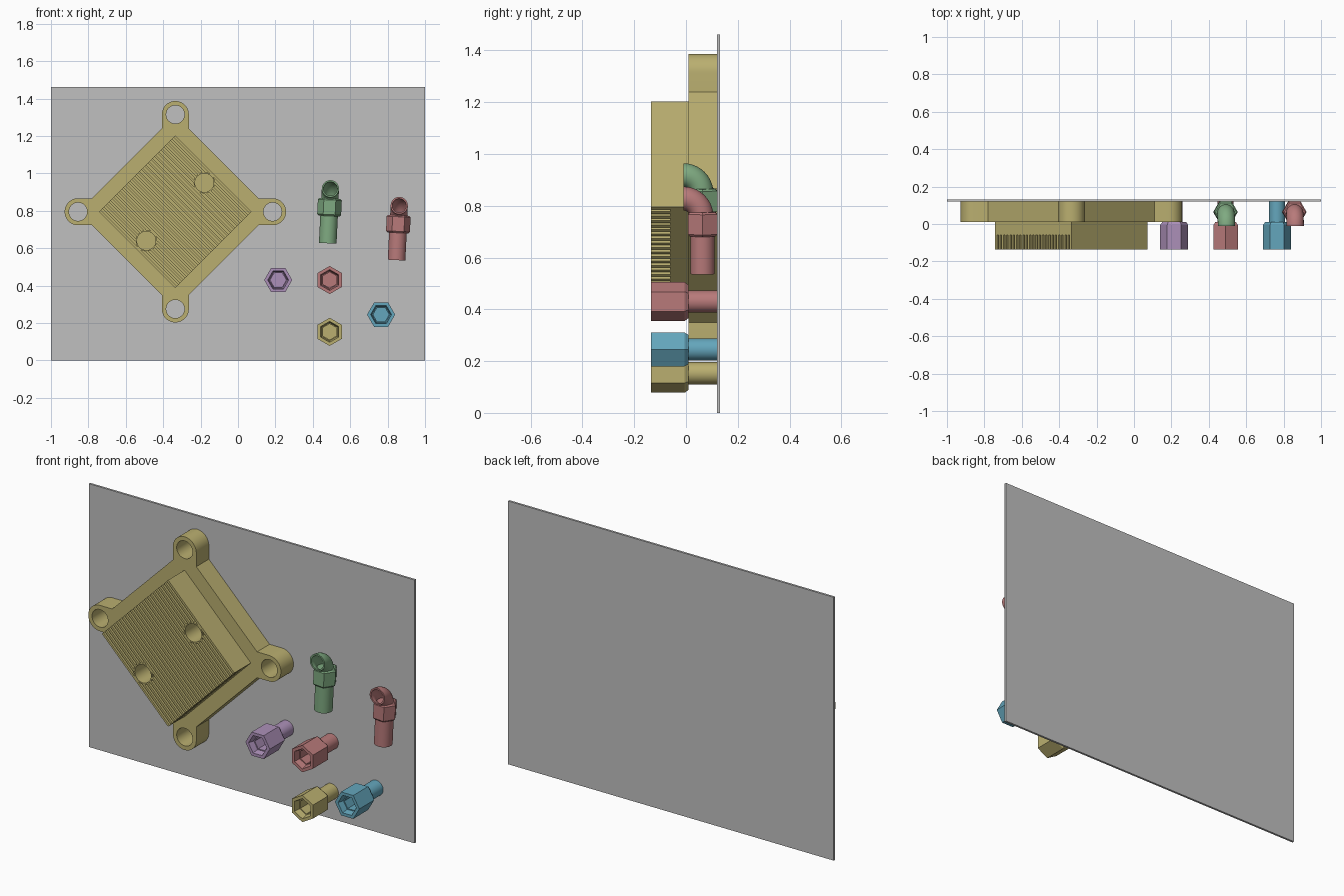
import bpy, bmesh, math
from mathutils import Vector, Matrix

if "Cube" in bpy.data.objects:
    bpy.data.objects.remove(bpy.data.objects["Cube"])


def lin(c):
    return c / 12.92 if c <= 0.04045 else ((c + 0.055) / 1.055) ** 2.4


def material(name, r, g, b):
    m = bpy.data.materials.new(name)
    m.diffuse_color = (lin(r / 255), lin(g / 255), lin(b / 255), 1)
    m.use_nodes = True
    m.node_tree.nodes["Principled BSDF"].inputs["Base Color"].default_value = m.diffuse_color
    return m


GREY = material("grey", 192, 192, 192)
KHAKI = material("khaki", 186, 175, 112)
GREEN = material("green", 127, 170, 129)
RED = material("red", 184, 122, 122)
PURPLE = material("purple", 172, 144, 184)
BLUE = material("blue", 100, 166, 188)


def finish(bm, name, mat, smooth=True):
    bmesh.ops.recalc_face_normals(bm, faces=bm.faces)
    me = bpy.data.meshes.new(name)
    bm.to_mesh(me)
    bm.free()
    ob = bpy.data.objects.new(name, me)
    bpy.context.collection.objects.link(ob)
    me.materials.append(mat)
    if smooth:
        bpy.ops.object.select_all(action='DESELECT')
        ob.select_set(True)
        bpy.context.view_layer.objects.active = ob
        bpy.ops.object.shade_smooth_by_angle(angle=math.radians(30))
    return ob


def circle(x, z, r, n=40):
    return [(x + r * math.cos(2 * math.pi * i / n), z + r * math.sin(2 * math.pi * i / n))
            for i in range(n)]


def extrude(bm, loops, y0, y1):
    """Solid from an outline and its holes, drawn in x-z and extruded along y."""
    edges = []
    for loop in loops:
        vs = [bm.verts.new((x, y0, z)) for x, z in loop]
        edges += [bm.edges.new((vs[i - 1], vs[i])) for i in range(len(vs))]
    res = bmesh.ops.triangle_fill(bm, edges=edges, use_beauty=True, use_dissolve=False)
    faces = [f for f in res["geom"] if isinstance(f, bmesh.types.BMFace)]
    ext = bmesh.ops.extrude_face_region(bm, geom=faces, use_keep_orig=True)
    top = [v for v in ext["geom"] if isinstance(v, bmesh.types.BMVert)]
    bmesh.ops.translate(bm, verts=top, vec=(0, y1 - y0, 0))


def loft(bm, rings):
    """Skin between rings of (centre, axis u, axis v, radius, sides, phase), capped."""
    rows = []
    for c, u, v, r, n, ph in rings:
        rows.append([bm.verts.new(c + r * (math.cos(ph + 2 * math.pi * i / n) * u +
                                           math.sin(ph + 2 * math.pi * i / n) * v))
                     for i in range(n)])
    for a, b in zip(rows, rows[1:]):
        for i in range(len(a)):
            bm.faces.new((a[i - 1], a[i], b[i], b[i - 1]))
    bm.faces.new(rows[0])
    bm.faces.new(rows[-1])


X, Y, Z = Vector((1, 0, 0)), Vector((0, 1, 0)), Vector((0, 0, 1))

# back board
bm = bmesh.new()
extrude(bm, [[(-1, 0), (1, 0), (1, 1.462), (-1, 1.462)]], 0.12, 0.132)
finish(bm, "back_board", GREY, False)

# mounting frame: diamond with a rounded lug and hole on each corner
CX, CZ = -0.335, 0.795
LUG, LUG_R, HOLE_R, HALF = 0.52, 0.072, 0.049, 0.517
outline, holes = [], []
for k in range(4):
    a = k * math.pi / 2
    ca, sa = math.cos(a), math.sin(a)
    pts = [(HALF - LUG_R, -LUG_R)]
    pts += [(LUG + LUG_R * math.cos(t), LUG_R * math.sin(t))
            for t in (math.pi * (i / 20 - 0.5) for i in range(21))]
    pts.append((HALF - LUG_R, LUG_R))
    outline += [(CX + p * ca - q * sa, CZ + p * sa + q * ca) for p, q in pts]
    holes.append(circle(CX + LUG * ca, CZ + LUG * sa, HOLE_R))
bm = bmesh.new()
extrude(bm, [outline] + holes, 0.01, 0.12)
finish(bm, "mounting_frame", KHAKI)

# raised core with two port holes
D, PORT, PORT_IN, PORT_OUT = 0.407, 0.155, 0.05, 0.057
ports = [(CX + s * PORT, CZ + s * PORT) for s in (1, -1)]
bm = bmesh.new()
extrude(bm, [[(CX + D, CZ), (CX, CZ + D), (CX - D, CZ), (CX, CZ - D)]] +
        [circle(x, z, PORT_IN) for x, z in ports], -0.06, 0.01)
finish(bm, "core_block", KHAKI)

# port collars
for i, (x, z) in enumerate(ports):
    bm = bmesh.new()
    extrude(bm, [circle(x, z, PORT_OUT), circle(x, z, PORT_IN)], -0.135, -0.06)
    finish(bm, "port_collar_%d" % (i + 1), KHAKI)

# diagonal cooling fins, interrupted at the ports
S = 1 / math.sqrt(2)
H = D * S
COUNT, W = 24, 0.0125
bm = bmesh.new()
for i in range(COUNT):
    v = -H + W / 2 + i * (2 * H - W) / (COUNT - 1)
    off = abs(abs(v) - PORT / S)
    spans = [(-H, H)]
    if off < PORT_OUT - 0.002:
        cut = math.sqrt(PORT_OUT ** 2 - off ** 2) - 0.002
        spans = [(-H, -cut), (cut, H)]
    for u0, u1 in spans:
        quad = [(u0, v - W / 2), (u1, v - W / 2), (u1, v + W / 2), (u0, v + W / 2)]
        extrude(bm, [[(CX + (u + w) * S, CZ + (w - u) * S) for u, w in quad]], -0.135, -0.06)
finish(bm, "cooling_fins", KHAKI, False)


# straight fittings: hex socket with a tapered recess and a round pipe behind
def straight_fitting(name, x, z, phase, mat):
    bm = bmesh.new()
    hexes = [(0.0, 0.042), (-0.1, 0.042), (-0.1, 0.048), (-0.135, 0.056),
             (-0.135, 0.075), (-0.005, 0.075), (0.01, 0.064)]
    loft(bm, [(Vector((x, y, z)), X, Z, r, 6, phase) for y, r in hexes])
    loft(bm, [(Vector((x, y, z)), X, Z, 0.043, 32, 0) for y in (0.005, 0.12)])
    finish(bm, name, mat)


UP = math.pi / 2
straight_fitting("straight_fitting_purple", 0.215, 0.43, 0, PURPLE)
straight_fitting("straight_fitting_red", 0.49, 0.43, UP, RED)
straight_fitting("straight_fitting_khaki", 0.49, 0.153, UP, KHAKI)
straight_fitting("straight_fitting_blue", 0.765, 0.245, 0, BLUE)


# elbow fittings: hollow bend, hex collar and pipe, leaning slightly
def elbow_fitting(name, x, z, mat):
    bm = bmesh.new()
    bend, cy, n = 0.07, -0.01, 10
    ay = cy + bend + 0.004

    def ring(t, r):
        c = Vector((0, cy + bend * math.sin(t), bend * math.cos(t) - bend))
        return (c, X, Vector((0, math.sin(t), math.cos(t))), r, 32, 0)

    angles = [math.pi / 2 * i / n for i in range(n + 1)]
    loft(bm, [ring(t, 0.046) for t in reversed(angles)] + [ring(t, 0.037) for t in angles])
    loft(bm, [(Vector((0, ay, h)), X, Y, r, 6, 0) for h, r in
              ((-0.052, 0.056), (-0.06, 0.064), (-0.138, 0.064), (-0.146, 0.056))])
    loft(bm, [(Vector((0, ay, h)), X, Y, 0.047, 32, 0) for h in (-0.14, -0.292)])
    bm.transform(Matrix.Translation((x, 0, z)) @ Matrix.Rotation(math.radians(2.8), 4, 'Y'))
    finish(bm, name, mat)


elbow_fitting("elbow_fitting_green", 0.494, 0.918, GREEN)
elbow_fitting("elbow_fitting_red", 0.862, 0.828, RED)
